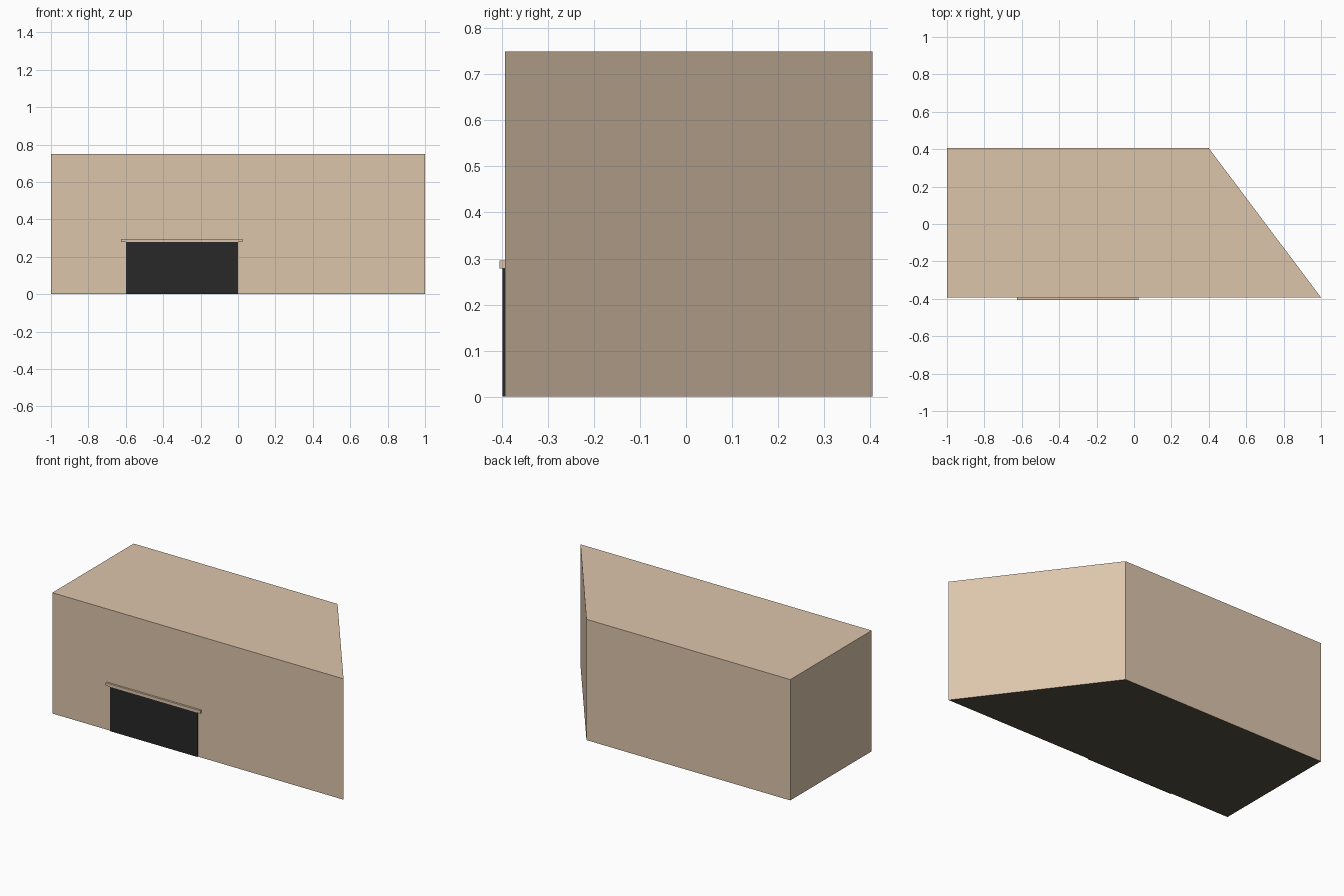
import bpy
import bmesh

if "Cube" in bpy.data.objects:
    bpy.data.objects.remove(bpy.data.objects["Cube"])


def material(name, rgb):
    mat = bpy.data.materials.new(name)
    mat.diffuse_color = (*rgb, 1.0)
    mat.use_nodes = True
    mat.node_tree.nodes["Principled BSDF"].inputs["Base Color"].default_value = mat.diffuse_color
    return mat


def prism(name, outline, z0, z1, mat, under=None):
    """Closed solid: a plan outline (anticlockwise from above) raised from z0 to z1."""
    bm = bmesh.new()
    base = bm.faces.new([bm.verts.new((x, y, z0)) for x, y in outline])
    top = bmesh.ops.extrude_face_region(bm, geom=[base], use_keep_orig=True)
    verts = [v for v in top["geom"] if isinstance(v, bmesh.types.BMVert)]
    bmesh.ops.translate(bm, verts=verts, vec=(0, 0, z1 - z0))
    bmesh.ops.recalc_face_normals(bm, faces=bm.faces)
    mesh = bpy.data.meshes.new(name)
    mesh.materials.append(mat)
    if under:
        # The underside takes its own colour
        mesh.materials.append(under)
        for face in bm.faces:
            face.material_index = 1 if face.normal.z < -0.9 else 0
    bm.to_mesh(mesh)
    bm.free()
    obj = bpy.data.objects.new(name, mesh)
    bpy.context.collection.objects.link(obj)
    return obj


def rect(x0, x1, y0, y1):
    return [(x0, y0), (x1, y0), (x1, y1), (x0, y1)]


tan = material("tan_plaster", (0.72, 0.56, 0.41))
dark = material("dark_opening", (0.021, 0.021, 0.021))
earth = material("dark_underside", (0.09, 0.08, 0.052))

FRONT, BACK, HEIGHT = -0.393, 0.405, 0.75

# Main block and the slanted end wing
prism("main_block", rect(-1.0, 0.4, FRONT, BACK), 0, HEIGHT, tan, earth)
prism("wedge_wing", [(0.4, FRONT), (1.0, FRONT), (0.4, BACK)], 0, HEIGHT, tan, earth)

# Wide dark doorway with a thin lintel above
prism("doorway", rect(-0.6, 0.0, -0.399, FRONT), 0, 0.278, dark)
prism("lintel", rect(-0.625, 0.025, -0.405, FRONT), 0.278, 0.296, tan)
